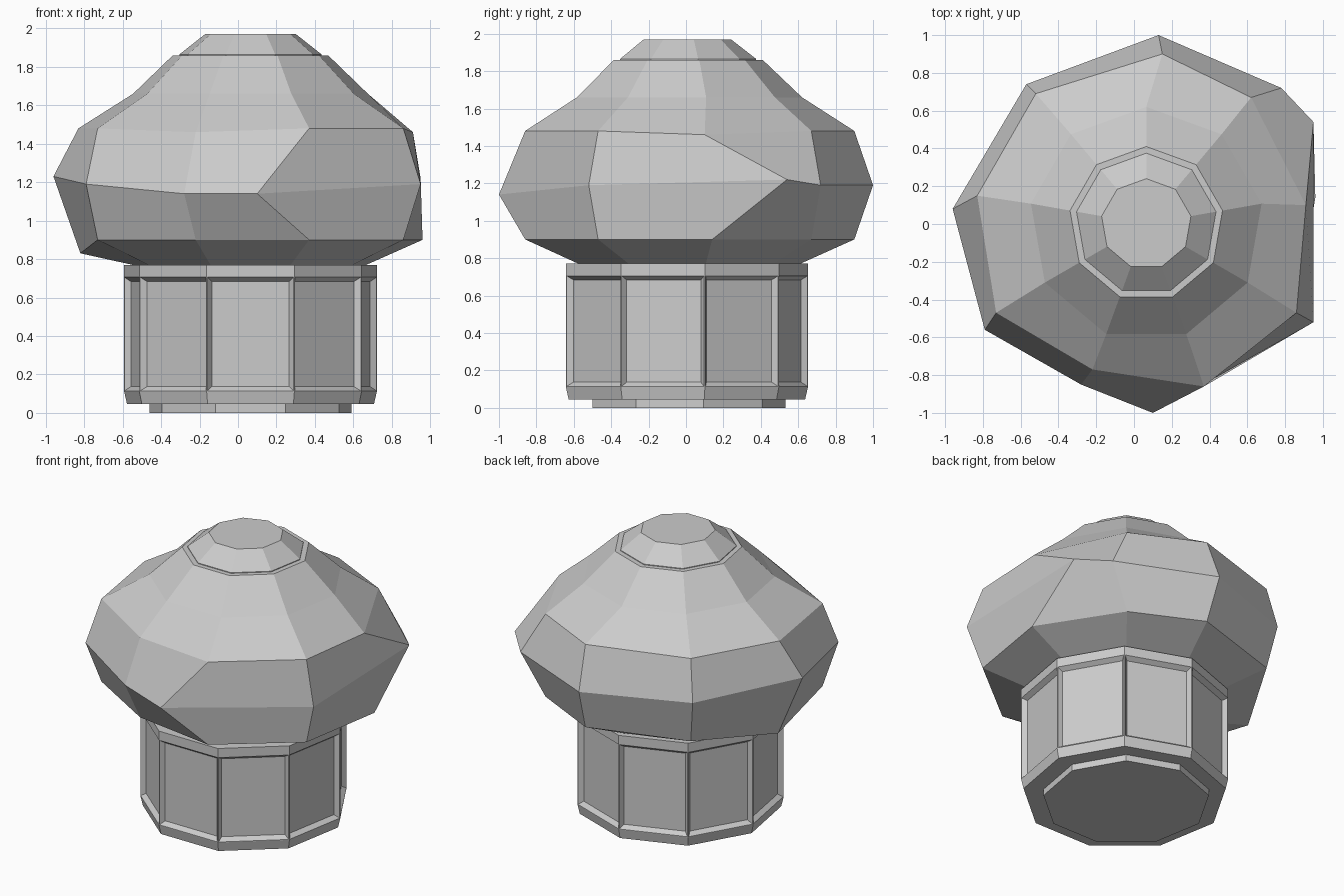
import bpy, bmesh, math

if "Cube" in bpy.data.objects:
    bpy.data.objects.remove(bpy.data.objects["Cube"])

N = 9
ANGLES = [math.radians(90 + 40 * i) for i in range(N)]
grey = bpy.data.materials.new("plain grey")
grey.diffuse_color = (0.6, 0.6, 0.6, 1)
grey.use_nodes = True
grey.node_tree.nodes["Principled BSDF"].inputs["Base Color"].default_value = grey.diffuse_color


def ring(cx, cy, r, z):
    return [(cx + r * math.cos(a), cy + r * math.sin(a), z) for a in ANGLES]


def loft(name, rings, panel_band=None):
    """Skin a stack of nine-sided rings, optionally sinking a panel in each face of one band."""
    bm = bmesh.new()
    rows = [[bm.verts.new(p) for p in r] for r in rings]
    bands = []
    for lo, hi in zip(rows, rows[1:]):
        bands.append([bm.faces.new((lo[i], lo[(i + 1) % N], hi[(i + 1) % N], hi[i]))
                      for i in range(N)])
    bm.faces.new(rows[0][::-1])
    bm.faces.new(rows[-1])
    bm.normal_update()
    if panel_band is not None:
        faces = bands[panel_band]
        bmesh.ops.inset_individual(bm, faces=faces, thickness=0.006, depth=0)
        bmesh.ops.inset_individual(bm, faces=faces, thickness=0.032, depth=-0.03)
    mesh = bpy.data.meshes.new(name)
    bm.to_mesh(mesh)
    bm.free()
    mesh.materials.append(grey)
    ob = bpy.data.objects.new(name, mesh)
    bpy.context.collection.objects.link(ob)
    return ob


# Foot under the stem
loft("foot", [ring(0.065, 0, 0.533, 0), ring(0.065, 0, 0.533, 0.06)])

# Stem with sunken panels
loft("stem", [ring(0.065, -0.015, 0.652, 0.045), ring(0.065, -0.015, 0.667, 0.11),
              ring(0.065, -0.015, 0.667, 0.71), ring(0.065, -0.015, 0.667, 0.77)], 1)

# Cap: irregular brim rings, counter-clockwise from the back
shoulder = [(0.15, 0.90, 1.48), (-0.52, 0.69, 1.48), (-0.83, 0.15, 1.48),
            (-0.73, -0.47, 1.48), (-0.22, -0.77, 1.46), (0.37, -0.86, 1.48),
            (0.86, -0.47, 1.48), (0.91, 0.10, 1.46), (0.62, 0.67, 1.48)]
brim = [(0.13, 1.00, 1.19), (-0.57, 0.74, 1.20), (-0.96, 0.08, 1.23),
        (-0.79, -0.56, 1.19), (-0.28, -0.85, 1.14), (0.10, -1.00, 1.14),
        (0.95, -0.52, 1.19), (0.95, 0.54, 1.22), (0.78, 0.72, 1.19)]
under = [(x, y, 0.90) for x, y, _ in shoulder]
under[2] = (-0.82, 0.15, 0.83)
under[7] = (0.96, 0.14, 0.90)
loft("cap", [ring(0.065, 0, 0.60, 0.765), under, brim, shoulder,
             ring(0.065, 0, 0.62, 1.66), ring(0.065, 0, 0.41, 1.86)])

# Crown on top of the cap
loft("crown", [ring(0.065, 0, 0.375, 1.85), ring(0.065, 0, 0.375, 1.865),
               ring(0.065, 0, 0.24, 1.97)])
